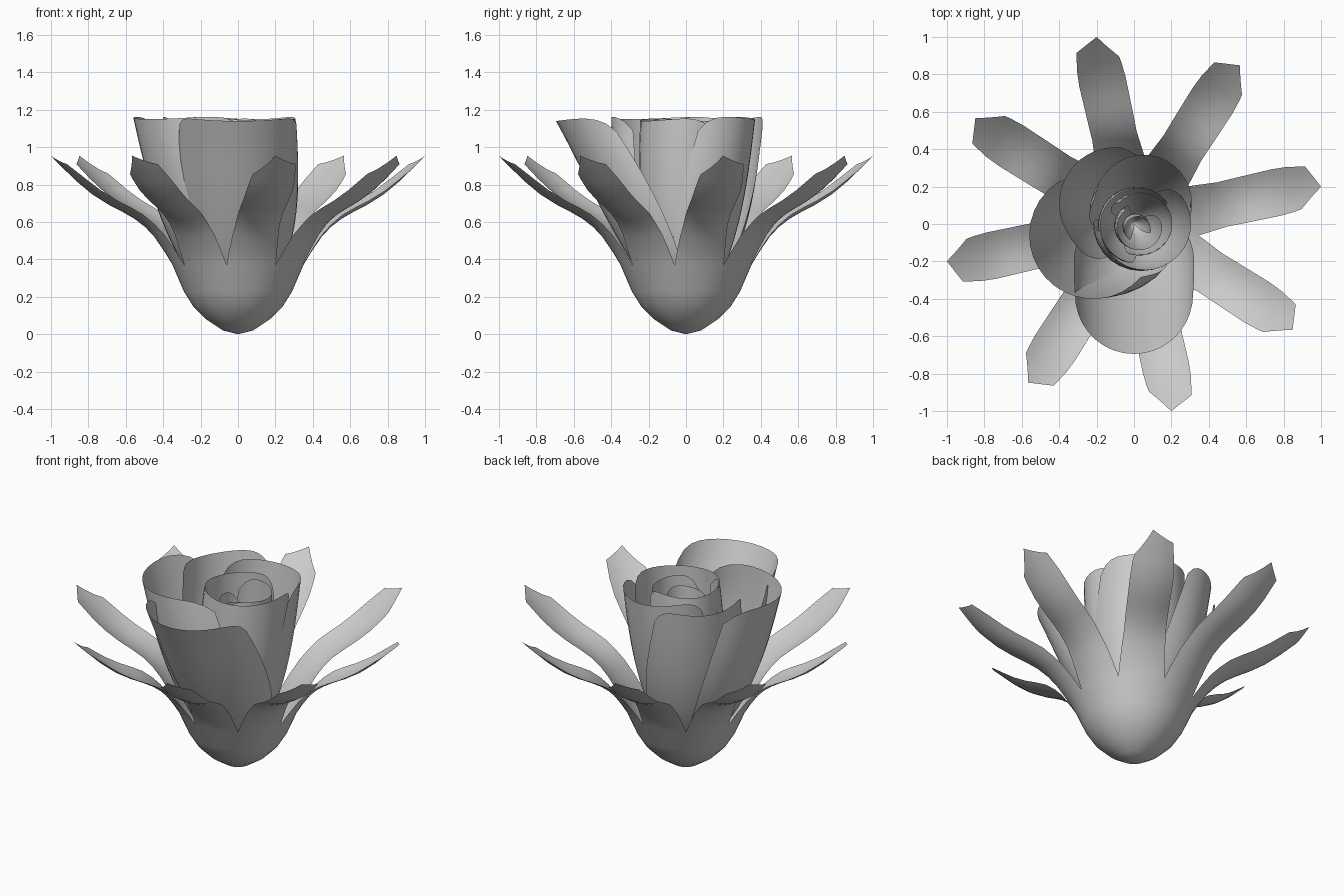
import bpy, bmesh, math

cube = bpy.data.objects.get("Cube")
if cube:
    bpy.data.objects.remove(cube)

grey = bpy.data.materials.new("soft grey")
grey.use_nodes = True
GREY = (0.6, 0.6, 0.6, 1)
grey.diffuse_color = GREY
grey.node_tree.nodes["Principled BSDF"].inputs["Base Color"].default_value = GREY


def interp(keys, x):
    """Piecewise linear lookup in a list of (x, value) keys."""
    for (x0, v0), (x1, v1) in zip(keys, keys[1:]):
        if x <= x1:
            return v0 + (v1 - v0) * (x - x0) / (x1 - x0)
    return keys[-1][1]


def add_grid(bm, point, cols, rows):
    """Add a sheet of quads, point(u, j) with u from -1 to 1 and row index j."""
    grid = [[bm.verts.new(point(2 * i / cols - 1, j)) for i in range(cols + 1)]
            for j in range(rows + 1)]
    for low, high in zip(grid, grid[1:]):
        for i in range(cols):
            bm.faces.new((low[i], low[i + 1], high[i + 1], high[i]))


def finish(name, bm):
    bmesh.ops.remove_doubles(bm, verts=bm.verts, dist=0.0005)
    for f in bm.faces:
        f.smooth = True
    mesh = bpy.data.meshes.new(name)
    bm.to_mesh(mesh)
    bm.free()
    mesh.materials.append(grey)
    obj = bpy.data.objects.new(name, mesh)
    bpy.context.collection.objects.link(obj)


# Cup that splits into eight flaring sepals with gently raised edges
PROFILE = [(0, 0), (0.08, 0.02), (0.17, 0.08), (0.24, 0.15), (0.29, 0.23), (0.35, 0.37),
           (0.39, 0.435), (0.45, 0.52), (0.5, 0.57), (0.56, 0.615), (0.63, 0.655),
           (0.7, 0.69), (0.79, 0.745), (0.87, 0.81), (1.02, 0.955)]
HALF_WIDTH = [(0, 22.5), (0.35, 22.5), (0.42, 17.5), (0.5, 14), (0.6, 11.8),
              (0.7, 10.3), (0.8, 9.1), (0.87, 8), (1.02, 5)]
EDGE_RISE = [(0, 0), (0.35, 0), (0.55, 0.025), (0.85, 0.025), (1.02, 0)]
SEPAL_TIP = [(-1, 0.9), (-0.25, 1.02), (1, 0.965)]
RINGS = [r for r, z in PROFILE[:-1]]


def sepal_point(direction):
    def point(u, j):
        r = RINGS[j] if j < len(RINGS) else interp(SEPAL_TIP, u)
        a = math.radians(direction + u * interp(HALF_WIDTH, r))
        z = interp(PROFILE, r) + interp(EDGE_RISE, r) * u * u
        return r * math.cos(a), r * math.sin(a), z
    return point


bm = bmesh.new()
for k in range(8):
    add_grid(bm, sepal_point(12.5 + 45 * k), 8, len(RINGS))
finish("sepal_cup", bm)


# Wrapped petals: each is a cupped sheet whose centre drifts outward as it rises
def petal(name, direction, span, centre, radius, top, power=1.5, base=0.12, spread=0.25):
    rows = 14

    def point(u, j):
        t = (j / rows) ** 1.3
        rim = top + 0.05 * u * u - 0.11 * u ** 6
        drift = t ** power
        swell = 1 + 0.05 * math.sin(math.pi * t)
        r = radius * swell * math.sqrt(max(0, 1 - (1 - t) ** 2.8))
        a = math.radians(direction + span * u * (1 + spread * (1 - t)))
        return (centre[0] * drift + r * math.cos(a),
                centre[1] * drift + r * math.sin(a),
                base + t * (rim - base))

    bm = bmesh.new()
    add_grid(bm, point, 18, rows)
    finish(name, bm)


petal("front_petal", -90, 92, (0, -0.38), 0.315, 1.14, 1.6, spread=0.05)
petal("right_petal", 222, 97, (-0.22, -0.06), 0.34, 1.15, 1.3, spread=0.05)
petal("back_petal", 150, 67, (-0.1, 0.11), 0.3, 1.15, 1.3, spread=0.4)
petal("left_petal", 82, 92, (0.05, 0.11), 0.26, 1.15)
petal("bud_outer_petal", -66, 104, (0.06, 0), 0.245, 1.14)
petal("bud_side_petal", 150, 105, (0.02, -0.01), 0.2, 1.14)
petal("bud_middle_petal", 20, 115, (0.04, 0), 0.165, 1.11, base=0.2)
petal("bud_inner_petal", 250, 120, (0.03, -0.02), 0.12, 1.06, base=0.25)
petal("bud_heart_petal", 110, 125, (0.02, -0.03), 0.07, 1.02, base=0.3)
